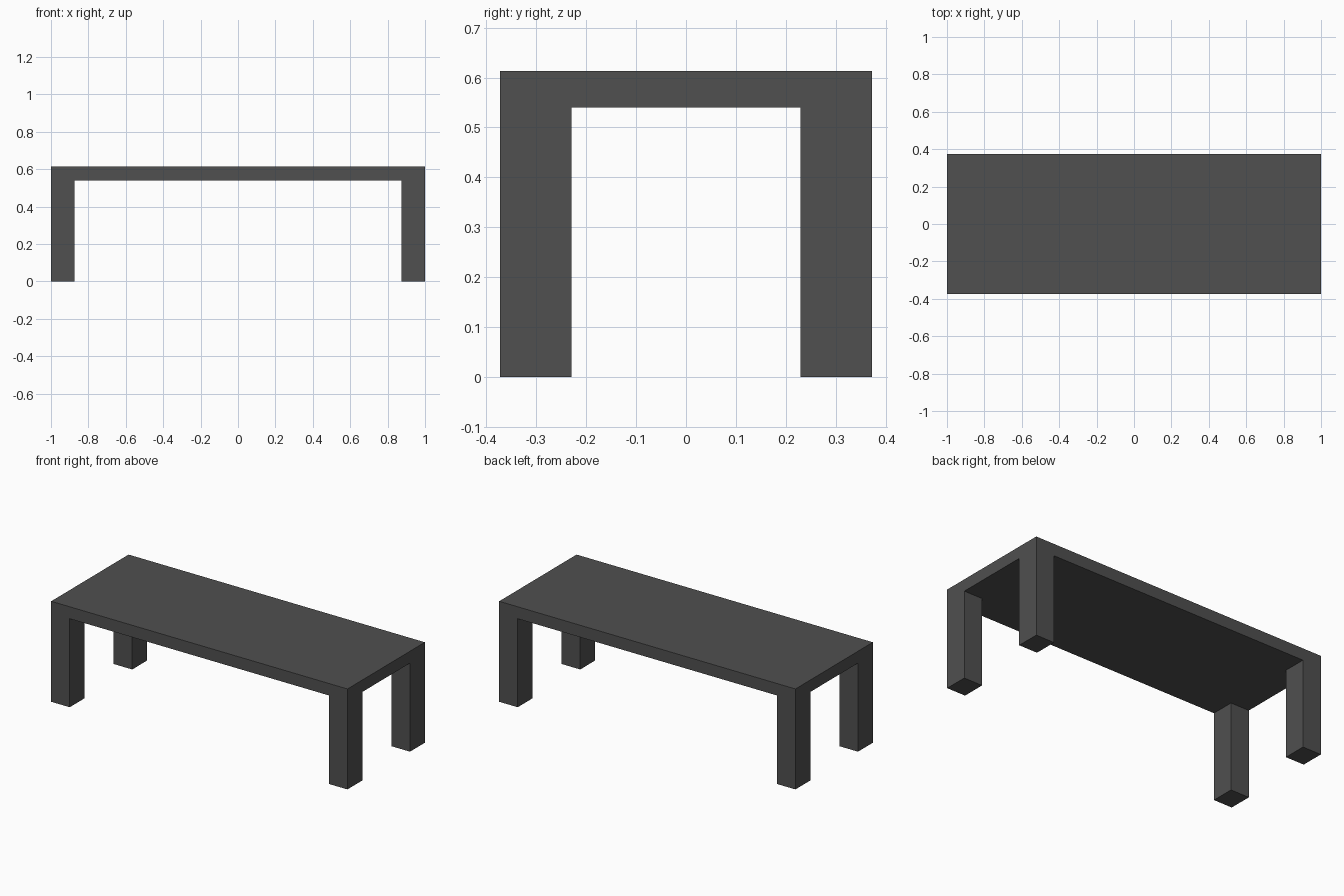
import bpy
import bmesh
from mathutils import Vector

if "Cube" in bpy.data.objects:
    bpy.data.objects.remove(bpy.data.objects["Cube"])

HALF_X, HALF_Y = 1.0, 0.373       # footprint
TOP_Z, UNDER_Z = 0.613, 0.54      # slab
LEG_X, LEG_Y = 0.875, 0.23        # inner leg faces

charcoal = bpy.data.materials.new("charcoal grey")
charcoal.diffuse_color = (0.08, 0.08, 0.08, 1)
charcoal.use_nodes = True
charcoal.node_tree.nodes["Principled BSDF"].inputs["Base Color"].default_value = charcoal.diffuse_color

# Table slab
bm = bmesh.new()
bmesh.ops.create_cube(bm, size=1)
bmesh.ops.scale(bm, vec=(2 * HALF_X, 2 * HALF_Y, TOP_Z - UNDER_Z), verts=bm.verts)
bmesh.ops.translate(bm, vec=(0, 0, (TOP_Z + UNDER_Z) / 2), verts=bm.verts)

# Cut lines at the inner faces of the legs
for axis, offset in ((Vector((1, 0, 0)), LEG_X), (Vector((0, 1, 0)), LEG_Y)):
    for side in (-1, 1):
        bmesh.ops.bisect_plane(bm, geom=bm.verts[:] + bm.edges[:] + bm.faces[:],
                               plane_co=axis * offset * side, plane_no=axis)

# Four legs pulled down from the underside corners, flush with the slab
bm.normal_update()
corners = []
for f in bm.faces:
    c = f.calc_center_median()
    if f.normal.z < -0.9 and abs(c.x) > LEG_X and abs(c.y) > LEG_Y:
        corners.append(f)
feet = bmesh.ops.extrude_discrete_faces(bm, faces=corners)["faces"]
for f in feet:
    for v in f.verts:
        v.co.z = 0
bmesh.ops.recalc_face_normals(bm, faces=bm.faces[:])

mesh = bpy.data.meshes.new("table")
bm.to_mesh(mesh)
bm.free()
mesh.materials.append(charcoal)
table = bpy.data.objects.new("table", mesh)
bpy.context.collection.objects.link(table)
